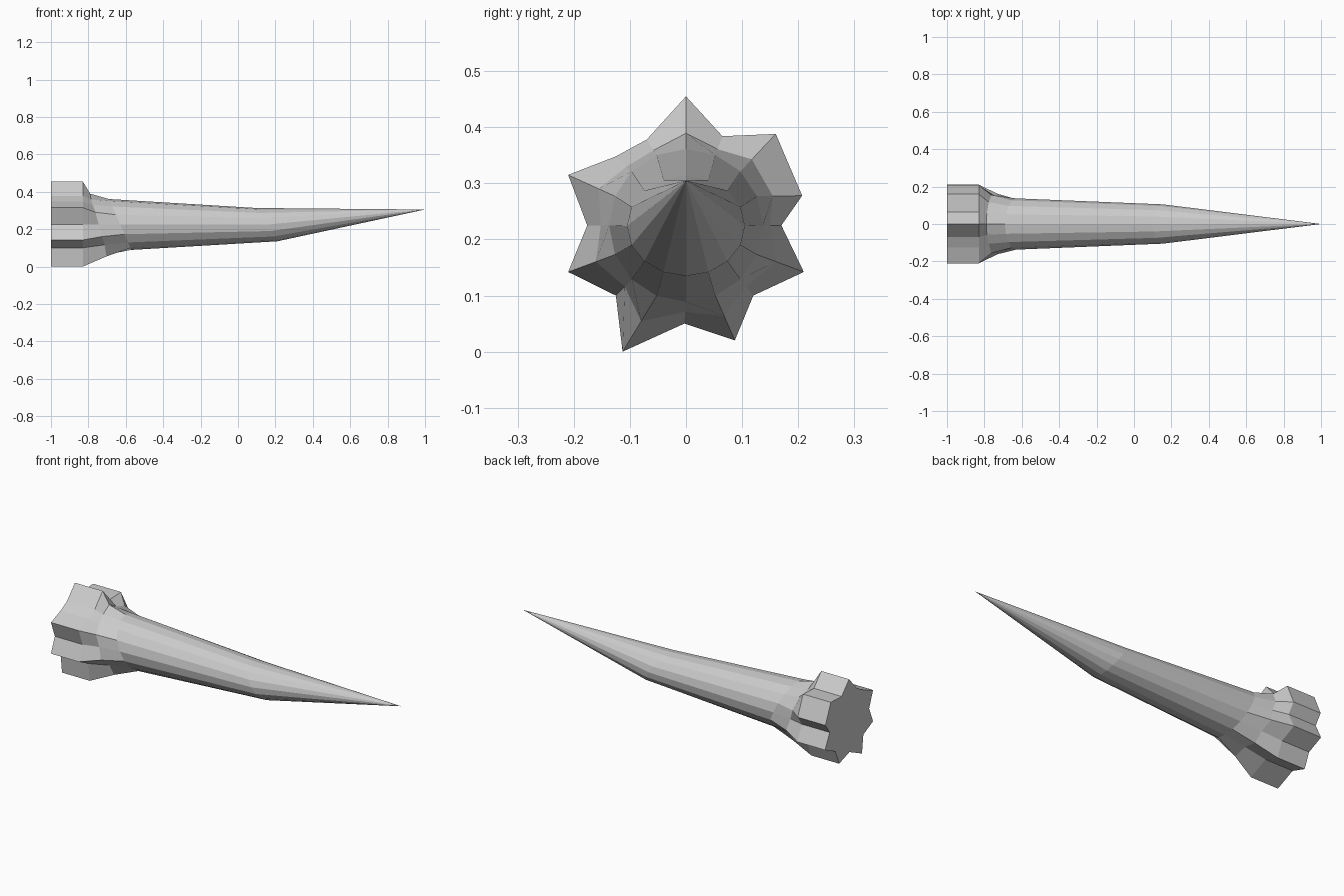
import bpy, bmesh, math

if "Cube" in bpy.data.objects:
    bpy.data.objects.remove(bpy.data.objects["Cube"])

# Lobed root outline (y, z), clockwise from the top as seen from the tip side
ROOT = [(0, .455), (.065, .384), (.16, .388), (.207, .278), (.17, .225), (.21, .142),
        (.12, .10), (.087, .02), (-.003, .05), (-.113, 0), (-.125, .10), (-.21, .142),
        (-.176, .225), (-.21, .315), (-.125, .348), (-.07, .378)]
N = len(ROOT)


def oval(x_mid, lean, ry, rz, z_mid):
    """Slanted oval ring; lean moves the underside forward."""
    pts = []
    for i in range(N):
        a = math.tau * i / N
        pts.append((x_mid - lean * math.cos(a), ry * math.sin(a), z_mid + rz * math.cos(a)))
    return pts


neck = oval(-.63, .06, .137, .136, .225)
middle = oval(.155, .055, .105, .089, .224)

# Flare between the lobes and the round neck, longer on the underside
flare = []
for i, ((y, z), (nx, ny, nz)) in enumerate(zip(ROOT, neck)):
    c = math.cos(math.tau * i / N)
    t = .38 - .08 * c
    flare.append((-.745 - .045 * c, ny + (y - ny) * t, nz + (z - nz) * t))

rings = [[(-1, y, z) for y, z in ROOT], [(-.83, y, z) for y, z in ROOT], flare, neck, middle]

# Bridge the rings, cap the root and close to a point
bm = bmesh.new()
loops = [[bm.verts.new(p) for p in ring] for ring in rings]
tip = bm.verts.new((1, 0, .305))
bm.faces.new(loops[0])
for a, b in zip(loops, loops[1:]):
    for i in range(N):
        j = (i + 1) % N
        bm.faces.new((a[i], a[j], b[j], b[i]))
for i in range(N):
    bm.faces.new((loops[-1][i], loops[-1][(i + 1) % N], tip))
bmesh.ops.recalc_face_normals(bm, faces=bm.faces)

mesh = bpy.data.meshes.new("horn_spike")
bm.to_mesh(mesh)
bm.free()
bpy.context.collection.objects.link(bpy.data.objects.new("horn_spike", mesh))
